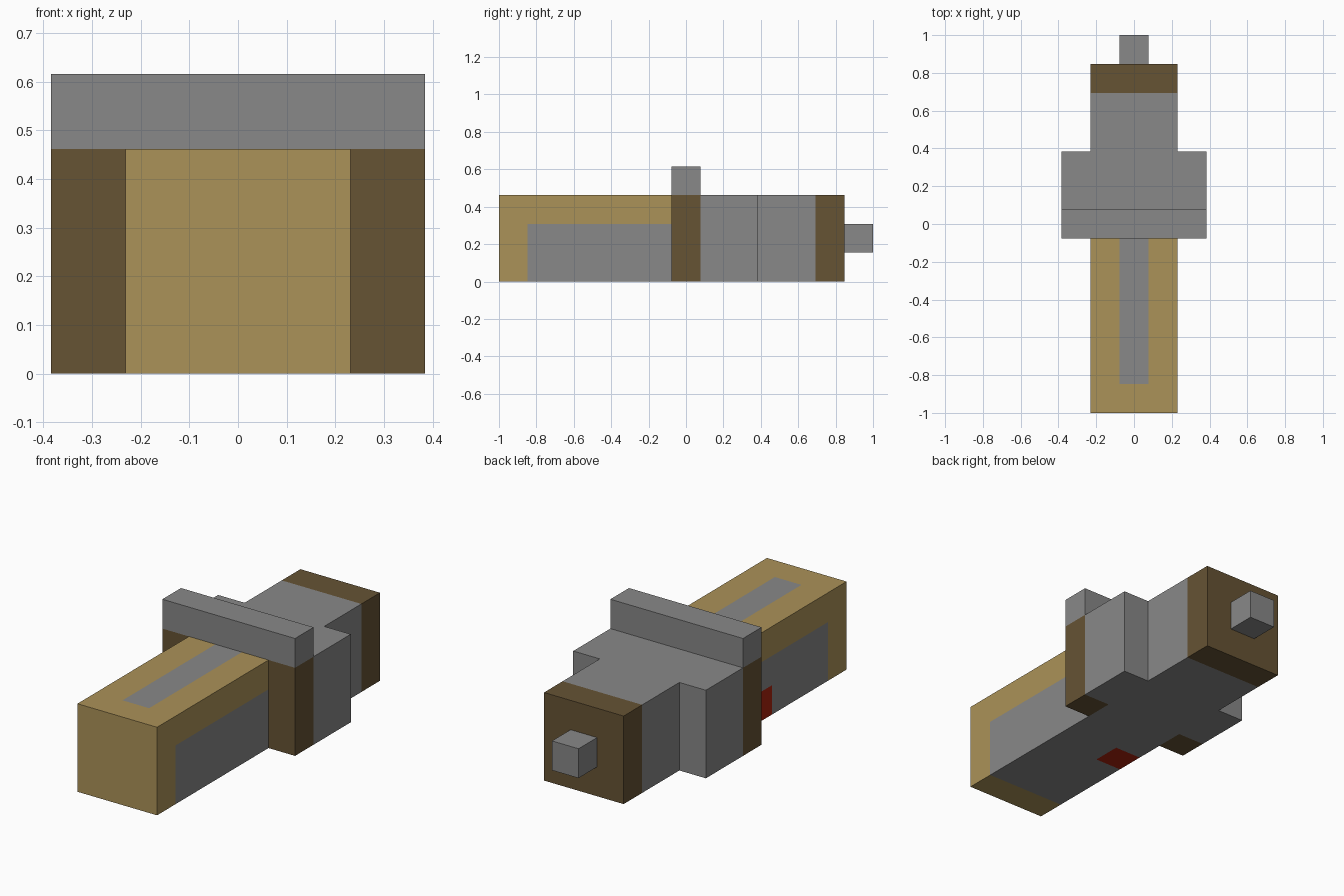
import bpy, bmesh
from mathutils import Vector

cube = bpy.data.objects.get("Cube")
if cube:
    bpy.data.objects.remove(cube, do_unlink=True)

U = 2 / 13      # one block
MID = 6.5       # half the length, in blocks


def linear(v):
    v /= 255
    return v / 12.92 if v <= 0.04045 else ((v + 0.055) / 1.055) ** 2.4


def material(name, *rgb):
    colour = [linear(v) for v in rgb] + [1]
    m = bpy.data.materials.new(name)
    m.use_nodes = True
    m.diffuse_color = colour
    m.node_tree.nodes["Principled BSDF"].inputs["Base Color"].default_value = colour
    return m


MATS = [material("grey", 136, 136, 136), material("tan", 171, 146, 88),
        material("brown", 102, 83, 52), material("red", 170, 34, 14)]
GREY, TAN, BROWN, RED = range(4)


def prism(name, outline, z0, z1, cuts=(), rule=None):
    """Extrude a plan outline given in blocks, cut it on planes, colour by rule."""
    bm = bmesh.new()
    base = bm.faces.new([bm.verts.new((x, y, z0)) for x, y in outline])
    top = bmesh.ops.extrude_face_region(bm, geom=[base])["geom"]
    bmesh.ops.translate(bm, vec=(0, 0, z1 - z0),
                        verts=[v for v in top if isinstance(v, bmesh.types.BMVert)])
    bmesh.ops.recalc_face_normals(bm, faces=bm.faces)
    for axis, places in enumerate(cuts):
        normal = Vector([i == axis for i in range(3)])
        for p in places:
            bmesh.ops.bisect_plane(bm, geom=bm.verts[:] + bm.edges[:] + bm.faces[:],
                                   plane_co=normal * p, plane_no=normal)
    bm.normal_update()
    for f in bm.faces:
        if rule:
            f.material_index = rule(f.calc_center_median(), f.normal)
    for v in bm.verts:
        v.co = Vector((v.co.x, v.co.y - MID, v.co.z)) * U
    mesh = bpy.data.meshes.new(name)
    bm.to_mesh(mesh)
    bm.free()
    for m in MATS:
        mesh.materials.append(m)
    obj = bpy.data.objects.new(name, mesh)
    bpy.context.collection.objects.link(obj)
    return obj


def rect(half, y0, y1):
    return [(-half, y0), (half, y0), (half, y1), (-half, y1)]


def body_colour(c, n):
    if c.y > 11:                                    # rear cap
        return BROWN
    if c.y > 7:                                     # rear housing
        return GREY
    if abs(c.x) > 1.6:                              # front of the wings
        return BROWN
    if c.y < 1:                                     # nose
        return TAN
    if c.x < -0.5 and 4 < c.y < 5 and c.z < 1:      # red patch, right side only
        return RED
    if n.z > 0.5:                                   # strip along the top
        return GREY if abs(c.x) < 0.5 else TAN
    return GREY if c.z < 2 else TAN                 # lower side panels


# Long body with a wing on each side, as one plan outline
right = [(1.5, 0), (1.5, 6), (2.5, 6), (2.5, 9), (1.5, 9), (1.5, 12)]
plan = right + [(-x, y) for x, y in reversed(right)]
prism("body", plan, 0, 3,
      cuts=((-1.5, -0.5, 0.5, 1.5), (1, 4, 5, 6, 7, 11), (1, 2)), rule=body_colour)

# Raised bar across the wings
prism("cross_bar", rect(2.5, 6, 7), 3, 4)

# Small block on the rear
prism("rear_knob", rect(0.5, 12, 13), 1, 2)
